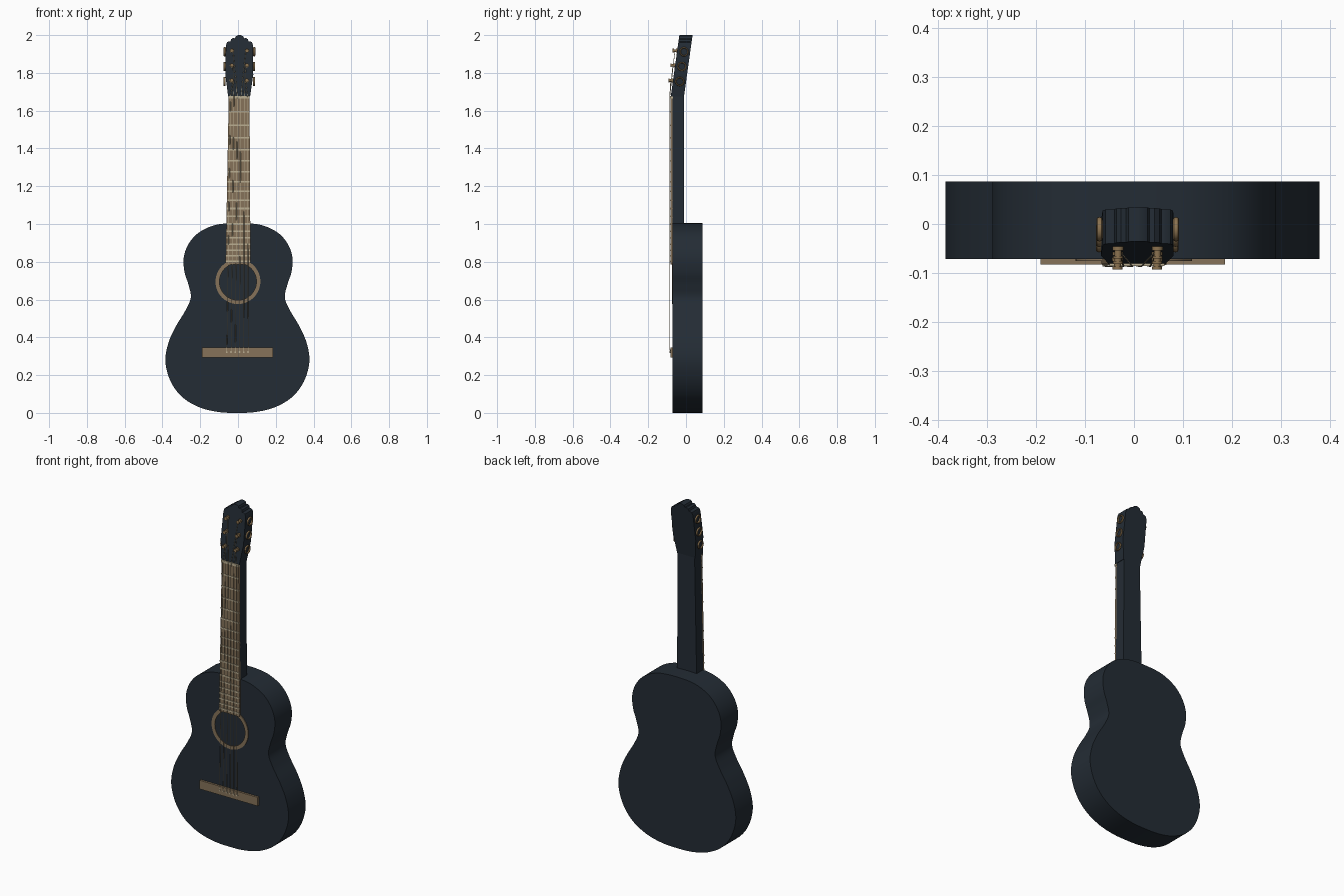
import bpy, bmesh, math
from mathutils import Vector, Matrix
from mathutils.geometry import interpolate_bezier

if "Cube" in bpy.data.objects:
    bpy.data.objects.remove(bpy.data.objects["Cube"])

LEAN = 0.0065                      # the whole guitar leans a hair to the right


def lean(p):
    return Vector((p[0] + LEAN * (p[2] - 0.75), p[1], p[2]))


def material(name, rgb):
    m = bpy.data.materials.new(name)
    m.diffuse_color = (*rgb, 1)
    m.use_nodes = True
    m.node_tree.nodes["Principled BSDF"].inputs["Base Color"].default_value = m.diffuse_color
    return m


DARK = material("dark_lacquer", (0.017, 0.025, 0.035))
WOOD = material("tan_wood", (0.24, 0.17, 0.10))
PALE = material("pale_fret", (0.50, 0.43, 0.29))
GOLD = material("gold", (0.26, 0.17, 0.08))


def finish(name, bm, mat):
    for v in bm.verts:
        v.co = lean(v.co)
    bmesh.ops.recalc_face_normals(bm, faces=bm.faces)
    me = bpy.data.meshes.new(name)
    bm.to_mesh(me)
    bm.free()
    me.materials.append(mat)
    ob = bpy.data.objects.new(name, me)
    bpy.context.collection.objects.link(ob)
    return ob


def prism(bm, outline, y0, y1, slope=0.0):
    """Extrude an x/z outline from y0 to y1; slope tips it back from z = 1.68."""
    rings = [[bm.verts.new((x, y + slope * (z - 1.68), z)) for x, z in outline] for y in (y0, y1)]
    n = len(outline)
    for r in rings:
        bm.faces.new(r)
    for i in range(n):
        j = (i + 1) % n
        bm.faces.new((rings[0][i], rings[0][j], rings[1][j], rings[1][i]))


def taper(w0, z0, w1, z1):
    return [(-w0, z0), (w0, z0), (w1, z1), (-w1, z1)]


def mirror(half):
    return half + [(-x, z) for x, z in reversed(half) if x > 1e-6]


def smooth_loop(pts, steps=6):
    out, n = [], len(pts)
    for i in range(n):
        a, b, c, d = (Vector((*pts[(i + k) % n], 0)) for k in (-1, 0, 1, 2))
        seg = interpolate_bezier(b, b + (c - a) / 6, c - (d - b) / 6, c, steps + 1)
        out += [(p.x, p.y) for p in seg[:-1]]
    return out


def circle(r, cz, n=48):
    return [(r * math.cos(2 * math.pi * i / n), cz + r * math.sin(2 * math.pi * i / n)) for i in range(n)]


def rod(bm, r, depth, at, n=16):
    """Cylinder along y."""
    m = Matrix.Translation(at) @ Matrix.Rotation(math.pi / 2, 4, 'X')
    bmesh.ops.create_cone(bm, cap_ends=True, segments=n, radius1=r, radius2=r, depth=depth, matrix=m)


# hollow body with an open sound hole
half = [(0, 0), (0.10, 0.005), (0.20, 0.030), (0.29, 0.083), (0.352, 0.165), (0.381, 0.27),
        (0.366, 0.37), (0.326, 0.46), (0.278, 0.54), (0.249, 0.61), (0.262, 0.68), (0.283, 0.745),
        (0.288, 0.82), (0.265, 0.89), (0.215, 0.95), (0.14, 0.989), (0.06, 1.003)]
outline = smooth_loop(mirror(half))
FRONT, BACK, HOLE_Z = -0.071, 0.087, 0.695
bm = bmesh.new()
prism(bm, outline, FRONT, BACK)
bm.faces.ensure_lookup_table()
bmesh.ops.delete(bm, geom=[bm.faces[0]], context='FACES_ONLY')
hole = [bm.verts.new((x, FRONT, z)) for x, z in circle(0.105, HOLE_Z)]
for i, v in enumerate(hole):
    bm.edges.new((v, hole[i - 1]))
rim = [e for e in bm.edges if all(abs(v.co.y - FRONT) < 1e-5 for v in e.verts)]
bmesh.ops.triangle_fill(bm, use_beauty=True, edges=rim, normal=(0, -1, 0))
finish("body", bm, DARK)

# sound hole ring
bm = bmesh.new()
loops = [[bm.verts.new((x, y, z)) for x, z in circle(r, HOLE_Z)]
         for r, y in ((0.119, FRONT), (0.119, FRONT - 0.004), (0.098, FRONT - 0.004), (0.098, FRONT))]
for k in range(4):
    a, b = loops[k], loops[(k + 1) % 4]
    for i in range(len(a)):
        bm.faces.new((a[i - 1], a[i], b[i], b[i - 1]))
finish("sound_hole_ring", bm, WOOD)

# neck, fretboard, frets and nut
NUT_Z, SADDLE_Z = 1.67, 0.33


def half_width(z):
    return 0.066 - 0.011 * (z - 0.785) / 0.885


bm = bmesh.new()
prism(bm, taper(half_width(0.99), 0.99, half_width(1.69), 1.69), -0.071, -0.010)
finish("neck", bm, DARK)
bm = bmesh.new()
prism(bm, taper(half_width(0.785), 0.785, half_width(NUT_Z), NUT_Z), -0.081, -0.070)
finish("fretboard", bm, WOOD)
bm = bmesh.new()
for k in range(1, 19):
    z = SADDLE_Z + (NUT_Z - SADDLE_Z) * 2 ** (-k / 12)
    w = half_width(z)
    prism(bm, taper(w, z - 0.004, w, z + 0.004), -0.084, -0.080)
finish("frets", bm, PALE)
bm = bmesh.new()
prism(bm, taper(0.056, 1.664, 0.056, 1.678), -0.086, -0.070)
finish("nut", bm, PALE)

# headstock, tipped back, with a scalloped crown
TILT = 0.14
head = mirror([(0.058, 1.675), (0.074, 1.79), (0.072, 1.945), (0.066, 1.962), (0.056, 1.967),
               (0.048, 1.966), (0.044, 1.978), (0.034, 1.985), (0.024, 1.983),
               (0.019, 1.994), (0.010, 1.999), (0, 2.0)])
bm = bmesh.new()
prism(bm, head, -0.080, -0.010, TILT)
finish("headstock", bm, DARK)


def face_y(z):
    return -0.080 + TILT * (z - 1.68)


# tuning posts and ring-shaped buttons
PEG_Z = (1.76, 1.84, 1.918)
posts, buttons = bmesh.new(), bmesh.new()
for side in (-1, 1):
    for z in PEG_Z:
        y = face_y(z)
        rod(posts, 0.011, 0.008, (side * 0.040, y - 0.003, z))
        rod(posts, 0.007, 0.020, (side * 0.040, y - 0.010, z))
        rod(posts, 0.010, 0.006, (side * 0.040, y - 0.021, z))
        c = Vector((side * 0.078, y + 0.036, z - 0.006))
        n, m = 24, 8
        ring = []
        for i in range(n):
            a = 2 * math.pi * i / n
            row = []
            for j in range(m):
                b = 2 * math.pi * j / m
                r = 0.021 + 0.004 * math.cos(b)
                row.append(buttons.verts.new(c + Vector((0.006 * math.sin(b), r * math.cos(a), r * math.sin(a)))))
            ring.append(row)
        for i in range(n):
            for j in range(m):
                buttons.faces.new((ring[i - 1][j - 1], ring[i][j - 1], ring[i][j], ring[i - 1][j]))
finish("tuning_posts", posts, GOLD)
finish("tuning_buttons", buttons, GOLD)

# bridge and pins
bm = bmesh.new()
prism(bm, taper(0.188, 0.294, 0.188, 0.345), -0.083, -0.070)
finish("bridge", bm, WOOD)
bm = bmesh.new()
for i in range(6):
    rod(bm, 0.005, 0.006, ((i - 2.5) * 0.0225, -0.084, 0.322), 10)
finish("bridge_pins", bm, PALE)

# six strings from bridge pin over the nut to the posts
cu = bpy.data.curves.new("strings", 'CURVE')
cu.dimensions = '3D'
cu.bevel_depth = 0.0017
cu.bevel_resolution = 1
for i in range(6):
    t = i - 2.5
    side = -1 if t < 0 else 1
    pz = PEG_Z[i if i < 3 else 5 - i]
    path = [(t * 0.0225, -0.084, 0.322), (t * 0.0225, -0.0855, 0.345), (t * 0.018, -0.0865, NUT_Z),
            (side * 0.034, face_y(pz) - 0.012, pz)]
    sp = cu.splines.new('POLY')
    sp.points.add(len(path) - 1)
    for p, co in zip(sp.points, path):
        p.co = (*lean(co), 1)
cu.materials.append(PALE)
bpy.context.collection.objects.link(bpy.data.objects.new("strings", cu))

# smooth curved sides, keep hard edges
meshes = [o for o in bpy.context.scene.objects if o.type == 'MESH']
for o in meshes:
    o.select_set(True)
bpy.context.view_layer.objects.active = meshes[0]
bpy.ops.object.shade_smooth_by_angle(angle=math.radians(35))
